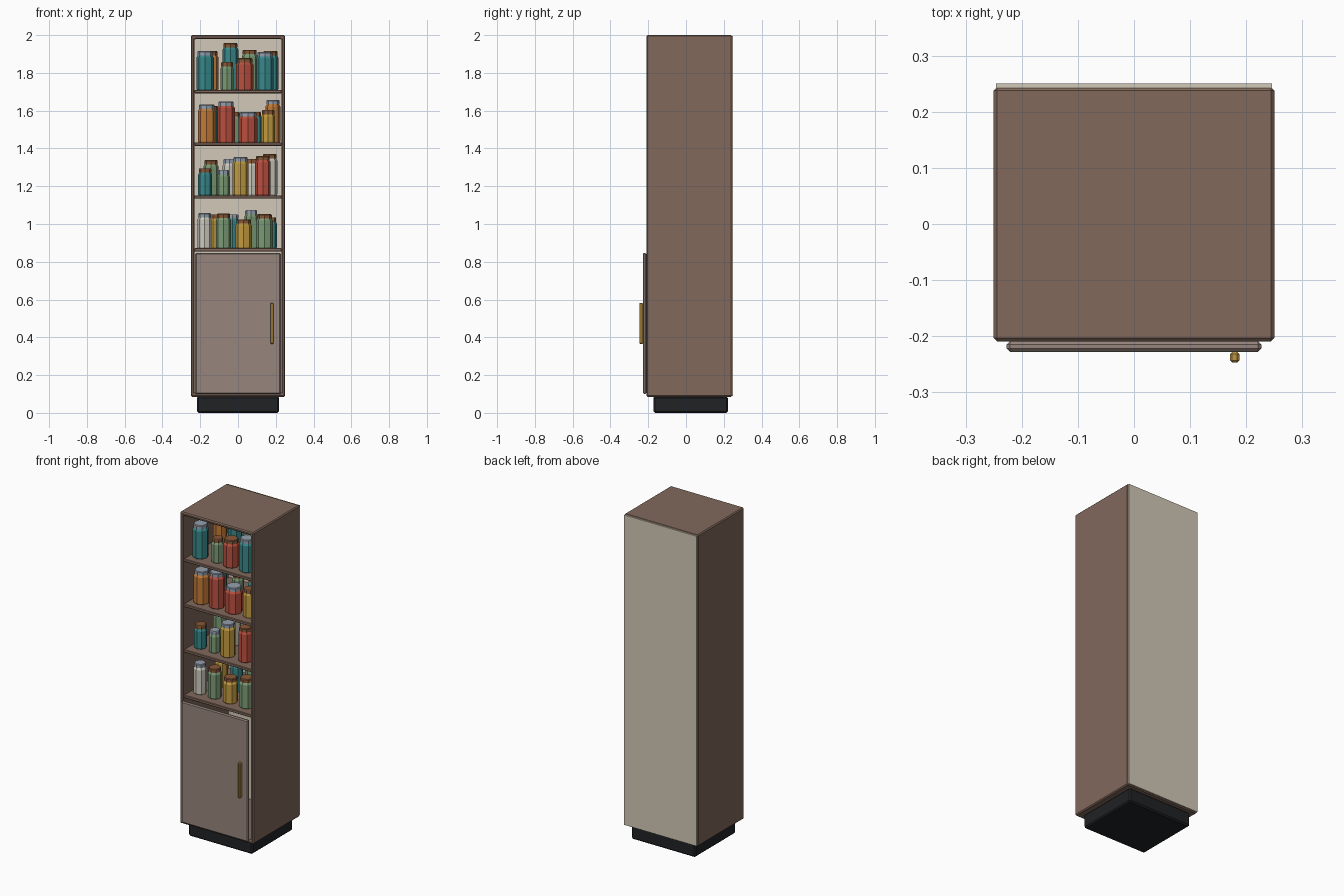
import bpy, bmesh, math

if "Cube" in bpy.data.objects:
    bpy.data.objects.remove(bpy.data.objects["Cube"])

def mat(name, rgb):
    m = bpy.data.materials.new(name)
    m.diffuse_color = (*rgb, 1)
    m.use_nodes = True
    m.node_tree.nodes["Principled BSDF"].inputs["Base Color"].default_value = m.diffuse_color
    return m

WOOD = mat("wood", (0.22, 0.14, 0.105))
DOOR = mat("door_paint", (0.31, 0.235, 0.205))
PANEL = mat("panel", (0.65, 0.59, 0.48))
BLACK = mat("plinth_black", (0.015, 0.016, 0.018))
BRASS = mat("brass", (0.50, 0.30, 0.06))
JAR = {
    "teal": mat("teal", (0.04, 0.25, 0.26)),
    "green": mat("green", (0.20, 0.33, 0.18)),
    "red": mat("red", (0.50, 0.08, 0.05)),
    "orange": mat("orange", (0.55, 0.20, 0.04)),
    "gold": mat("gold", (0.55, 0.33, 0.05)),
    "white": mat("white", (0.62, 0.60, 0.52)),
}
LID = {"g": mat("lid_grey", (0.30, 0.35, 0.42)), "b": mat("lid_brown", (0.25, 0.10, 0.04))}

def add_object(name, bm, mats):
    me = bpy.data.meshes.new(name)
    bm.to_mesh(me)
    bm.free()
    for m in mats:
        me.materials.append(m)
    ob = bpy.data.objects.new(name, me)
    bpy.context.collection.objects.link(ob)
    return ob

def box(name, lo, hi, m, bevel=0.0, open_ends=False):
    bm = bmesh.new()
    bmesh.ops.create_cube(bm, size=1)
    for v in bm.verts:
        v.co = [lo[i] + (v.co[i] + 0.5) * (hi[i] - lo[i]) for i in range(3)]
    if open_ends:
        bm.normal_update()
        ends = [f for f in bm.faces if abs(f.normal.y) > 0.9]
        bmesh.ops.delete(bm, geom=ends, context='FACES_ONLY')
    ob = add_object(name, bm, [m])
    if open_ends:
        s = ob.modifiers.new("walls", 'SOLIDIFY')
        s.thickness = 0.02
        s.offset = -1
        s.use_even_offset = True
    if bevel:
        b = ob.modifiers.new("bevel", 'BEVEL')
        b.width = bevel
        b.segments = 1
    return ob

def jar(name, x, y, z, r, h, colour, lid):
    """Eight-sided jar: body with shoulder, then a lid."""
    lid_h = 0.022
    rings = [(r * 0.93, 0), (r, 0.006), (r, h - lid_h - 0.012), (r * 0.82, h - lid_h),
             (r * 0.88, h - lid_h), (r * 0.88, h - 0.004), (r * 0.8, h)]
    bm = bmesh.new()
    loops = [[bm.verts.new((x + rr * math.sin(a * math.pi / 4), y - rr * math.cos(a * math.pi / 4), z + zz))
              for a in range(8)] for rr, zz in rings]
    for i in range(len(loops) - 1):
        for a in range(8):
            b = (a + 1) % 8
            f = bm.faces.new((loops[i][a], loops[i][b], loops[i + 1][b], loops[i + 1][a]))
            f.material_index = int(i >= 3)
    bm.faces.new(loops[0][::-1])
    bm.faces.new(loops[-1]).material_index = 1
    add_object(name, bm, [JAR[colour], LID[lid]])

# Cabinet shell, back, plinth, door and handle
box("plinth", (-0.217, -0.172, 0), (0.217, 0.222, 0.087), BLACK, 0.008)
box("carcass", (-0.25, -0.209, 0.085), (0.25, 0.244, 2.0), WOOD, 0.006, True)
box("back_panel", (-0.246, 0.240, 0.09), (0.246, 0.25, 1.996), PANEL)
box("door", (-0.227, -0.228, 0.10), (0.227, -0.209, 0.847), DOOR, 0.006)
box("handle", (0.171, -0.247, 0.365), (0.188, -0.228, 0.583), BRASS, 0.004)

# Shelves
SHELVES = [0.872, 1.152, 1.432, 1.710]
for i, z in enumerate(SHELVES):
    box(f"shelf_{i + 1}", (-0.231, -0.197, z - 0.018), (0.231, 0.241, z), WOOD, 0.003)

# Jars per shelf: x, radius, top height, colour, lid; front row then back row
JARS = [
    ([(-0.177, .038, 1.057, "white", "g"), (-0.077, .040, 1.055, "green", "b"),
      (0.030, .043, 1.025, "gold", "b"), (0.140, .044, 1.052, "green", "b")],
     [(-0.133, .036, 1.050, "gold", "b"), (-0.030, .036, 1.050, "teal", "g"),
      (0.070, .036, 1.073, "green", "g"), (0.170, .036, 1.035, "teal", "b")]),
    ([(-0.174, .037, 1.295, "teal", "b"), (-0.077, .034, 1.285, "green", "g"),
      (0.013, .043, 1.354, "gold", "g"), (0.132, .041, 1.360, "red", "b")],
     [(-0.143, .040, 1.338, "green", "b"), (-0.045, .036, 1.343, "white", "g"),
      (0.072, .036, 1.343, "white", "b"), (0.168, .040, 1.370, "white", "b")]),
    ([(-0.166, .047, 1.632, "orange", "g"), (-0.063, .046, 1.648, "red", "g"),
      (0.053, .050, 1.592, "red", "g"), (0.160, .037, 1.603, "gold", "b")],
     [(-0.140, .038, 1.625, "teal", "b"), (-0.020, .034, 1.592, "green", "b"),
      (0.090, .037, 1.592, "teal", "b"), (0.185, .039, 1.656, "orange", "g")]),
    ([(-0.174, .046, 1.915, "teal", "g"), (-0.058, .035, 1.857, "green", "b"),
      (0.035, .046, 1.878, "red", "b"), (0.143, .046, 1.910, "teal", "g")],
     [(-0.143, .040, 1.915, "orange", "b"), (-0.040, .042, 1.957, "teal", "b"),
      (0.062, .042, 1.922, "green", "b"), (0.172, .042, 1.915, "teal", "b")]),
]
for i, (z, rows) in enumerate(zip(SHELVES, JARS)):
    for row, y, label in zip(rows, (-0.115, 0.03), ("front", "back")):
        for k, (x, r, top, colour, lid) in enumerate(row):
            jar(f"jar_{i + 1}_{label}_{k + 1}", x, y, z, r, top - z, colour, lid)
